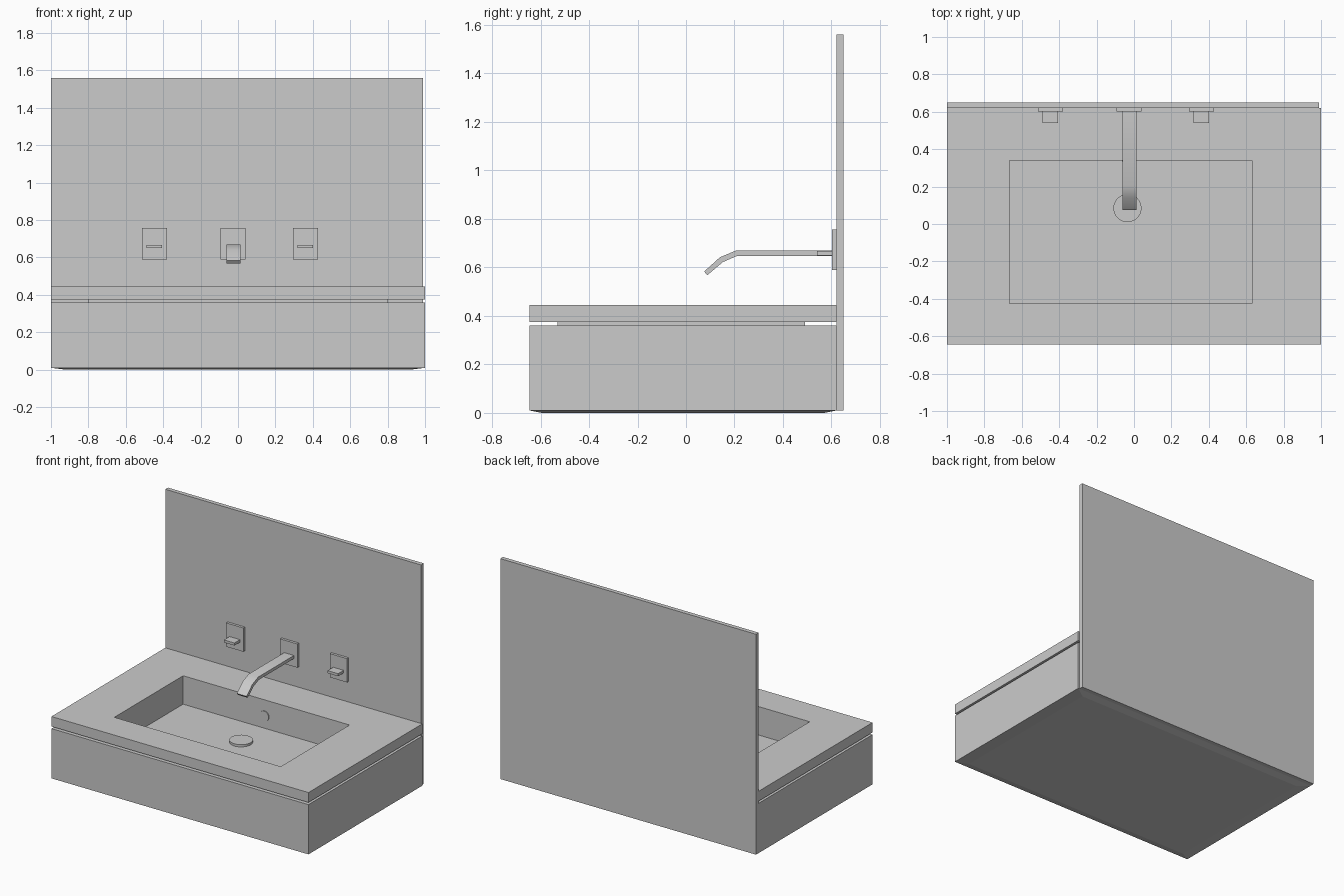
import bpy, bmesh, math
from mathutils import Matrix, Vector

cube = bpy.data.objects.get("Cube")
if cube:
    bpy.data.objects.remove(cube, do_unlink=True)

grey = bpy.data.materials.new("plain_grey")
grey.use_nodes = True
grey.diffuse_color = (0.6, 0.6, 0.6, 1)
grey.node_tree.nodes["Principled BSDF"].inputs["Base Color"].default_value = grey.diffuse_color


def finish(name, bm):
    bmesh.ops.recalc_face_normals(bm, faces=bm.faces)
    mesh = bpy.data.meshes.new(name)
    bm.to_mesh(mesh)
    bm.free()
    mesh.materials.append(grey)
    obj = bpy.data.objects.new(name, mesh)
    bpy.context.collection.objects.link(obj)
    return obj


def box(name, x, y, z, taper=1):
    """Box from (min, max) ranges; taper shrinks the bottom face."""
    bm = bmesh.new()
    bmesh.ops.create_cube(bm, size=1)
    for v in bm.verts:
        k = taper if v.co.z < 0 else 1
        v.co = [sum(r) / 2 + c * (r[1] - r[0])
                for r, c in zip((x, y, z), (v.co.x * k, v.co.y * k, v.co.z))]
    return finish(name, bm)


def disc(name, centre, radius, depth, tilt=0):
    bm = bmesh.new()
    place = Matrix.Translation(centre) @ Matrix.Rotation(tilt, 4, 'X')
    bmesh.ops.create_cone(bm, cap_ends=True, segments=32, radius1=radius,
                          radius2=radius, depth=depth, matrix=place)
    obj = finish(name, bm)
    smooth(obj)
    return obj


def select(obj):
    bpy.ops.object.select_all(action='DESELECT')
    obj.select_set(True)
    bpy.context.view_layer.objects.active = obj


def smooth(obj):
    select(obj)
    bpy.ops.object.shade_smooth_by_angle(angle=math.radians(30))


def combine(obj, tool, operation):
    select(obj)
    mod = obj.modifiers.new(operation.lower(), 'BOOLEAN')
    mod.operation, mod.object, mod.solver = operation, tool, 'EXACT'
    bpy.ops.object.modifier_apply(modifier=mod.name)


# Cabinet, its shallow underside and the recessed neck under the worktop
FRONT, WALL = -0.645, 0.62
cabinet = box("cabinet", (-1, 1), (FRONT, WALL), (0.01, 0.36))
box("cabinet_underside", (-1, 1), (FRONT, WALL), (0, 0.01), taper=0.92)
neck = box("worktop_neck", (-0.8, 0.8), (-0.53, 0.49), (0.36, 0.375))

# Worktop with the sunken basin formed in one piece
BX, BY, FLOOR = (-0.665, 0.63), (-0.425, 0.34), 0.245


def grown(r, d=0.015):
    return (r[0] - d, r[1] + d)


worktop = box("worktop_with_basin", (-1, 1), (FRONT, WALL), (0.375, 0.445))
bowl = box("bowl_helper", grown(BX), grown(BY), (FLOOR - 0.015, 0.41))
hollow = box("hollow_helper", BX, BY, (FLOOR, 0.6))
combine(worktop, bowl, 'UNION')
combine(worktop, hollow, 'DIFFERENCE')
for part in (cabinet, neck):
    combine(part, bowl, 'DIFFERENCE')
for helper in (bowl, hollow):
    bpy.data.objects.remove(helper, do_unlink=True)

# Drain cover and overflow cover
disc("drain_cover", (-0.035, 0.085, FLOOR + 0.008), 0.075, 0.016)
disc("overflow_cover", (-0.03, BY[1] - 0.003, 0.333), 0.035, 0.008, math.pi / 2)

# Back panel
box("back_panel", (-1, 0.99), (WALL, 0.65), (0.01, 1.56))

# Wall plates with the two handles
for name, cx in (("right", -0.447), ("middle", -0.027), ("left", 0.36)):
    box(name + "_wall_plate", (cx - 0.067, cx + 0.067), (0.602, WALL), (0.59, 0.757))
    if name != "middle":
        box(name + "_handle", (cx - 0.041, cx + 0.041), (0.54, 0.602), (0.65, 0.668))

# Spout: side profile swept across its width
profile = [(0.602, 0.669), (0.205, 0.669), (0.14, 0.642), (0.075, 0.583),
           (0.088, 0.568), (0.152, 0.622), (0.21, 0.647), (0.602, 0.647)]
bm = bmesh.new()
side = bm.faces.new([bm.verts.new((-0.062, y, z)) for y, z in profile])
swept = bmesh.ops.extrude_face_region(bm, geom=[side])["geom"]
bmesh.ops.translate(bm, vec=Vector((0.076, 0, 0)),
                    verts=[g for g in swept if isinstance(g, bmesh.types.BMVert)])
spout = finish("spout", bm)
smooth(spout)
